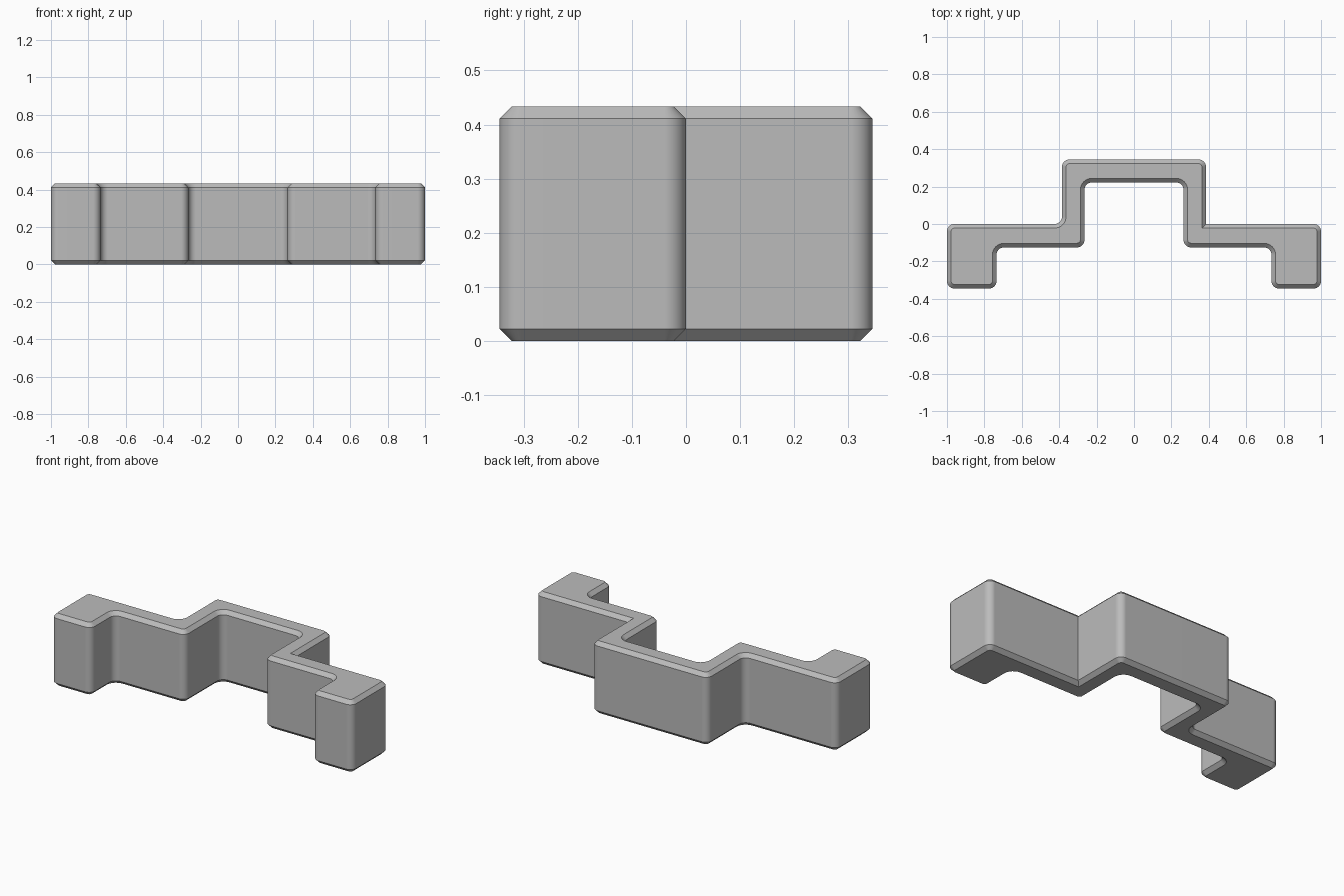
import bpy, bmesh, math
from mathutils import Vector

cube = bpy.data.objects.get("Cube")
if cube:
    bpy.data.objects.remove(cube, do_unlink=True)

HEIGHT, CHAMFER, RADIUS, STEPS = 0.433, 0.022, 0.04, 8

# Counter-clockwise stepped outline; the flag marks rounded corners
OUTLINE = [
    (-1, -0.345, True), (-0.735, -0.345, True), (-0.735, -0.125, True),
    (-0.265, -0.125, True), (-0.265, 0.222, True), (0.265, 0.222, True),
    (0.265, -0.125, True), (0.735, -0.125, True), (0.735, -0.345, True),
    (1, -0.345, True), (1, 0, True), (0.385, 0, False),
    (0.385, 0.345, True), (-0.385, 0.345, True), (-0.385, 0, True), (-1, 0, True),
]


def rounded_outline(corners):
    """Return outline points, each with its inward offset direction."""
    result = []
    for i, (x, y, is_round) in enumerate(corners):
        p = Vector((x, y))
        d_in = (p - Vector(corners[i - 1][:2])).normalized()
        d_out = (Vector(corners[(i + 1) % len(corners)][:2]) - p).normalized()
        n_in, n_out = Vector((d_in.y, -d_in.x)), Vector((d_out.y, -d_out.x))
        if not is_round:
            result.append((p, -(n_in + n_out)))
            continue
        side = 1 if d_in.cross(d_out) > 0 else -1
        center = p - side * RADIUS * (n_in + n_out)
        for k in range(STEPS + 1):
            a = math.pi / 2 * k / STEPS
            n = n_in * math.cos(a) + n_out * math.sin(a)
            result.append((center + side * RADIUS * n, -n))
    return result


# Stack inset and full-size rings to make the chamfered body
bm = bmesh.new()
points = rounded_outline(OUTLINE)
levels = [(0, CHAMFER), (CHAMFER, 0), (HEIGHT - CHAMFER, 0), (HEIGHT, CHAMFER)]
rings = [[bm.verts.new((*(p + inward * inset), z)) for p, inward in points]
         for z, inset in levels]
for low, high in zip(rings, rings[1:]):
    for i in range(len(low)):
        j = (i + 1) % len(low)
        bm.faces.new((low[i], low[j], high[j], high[i]))
bm.faces.new(rings[0][::-1])
bm.faces.new(rings[-1])
mesh = bpy.data.meshes.new("stepped_bracket")
bm.to_mesh(mesh)
bm.free()

body = bpy.data.objects.new("stepped_bracket", mesh)
bpy.context.collection.objects.link(body)

# Plain grey material
grey = bpy.data.materials.new("plain_grey")
grey.use_nodes = True
color = (0.5, 0.5, 0.5, 1)
grey.diffuse_color = color
grey.node_tree.nodes["Principled BSDF"].inputs["Base Color"].default_value = color
mesh.materials.append(grey)

# Smooth fillets, crisp chamfers and flat walls
bpy.ops.object.select_all(action="DESELECT")
body.select_set(True)
bpy.context.view_layer.objects.active = body
bpy.ops.object.shade_smooth_by_angle(angle=math.radians(30))
weighted = body.modifiers.new("flat_walls", "WEIGHTED_NORMAL")
weighted.keep_sharp = True
